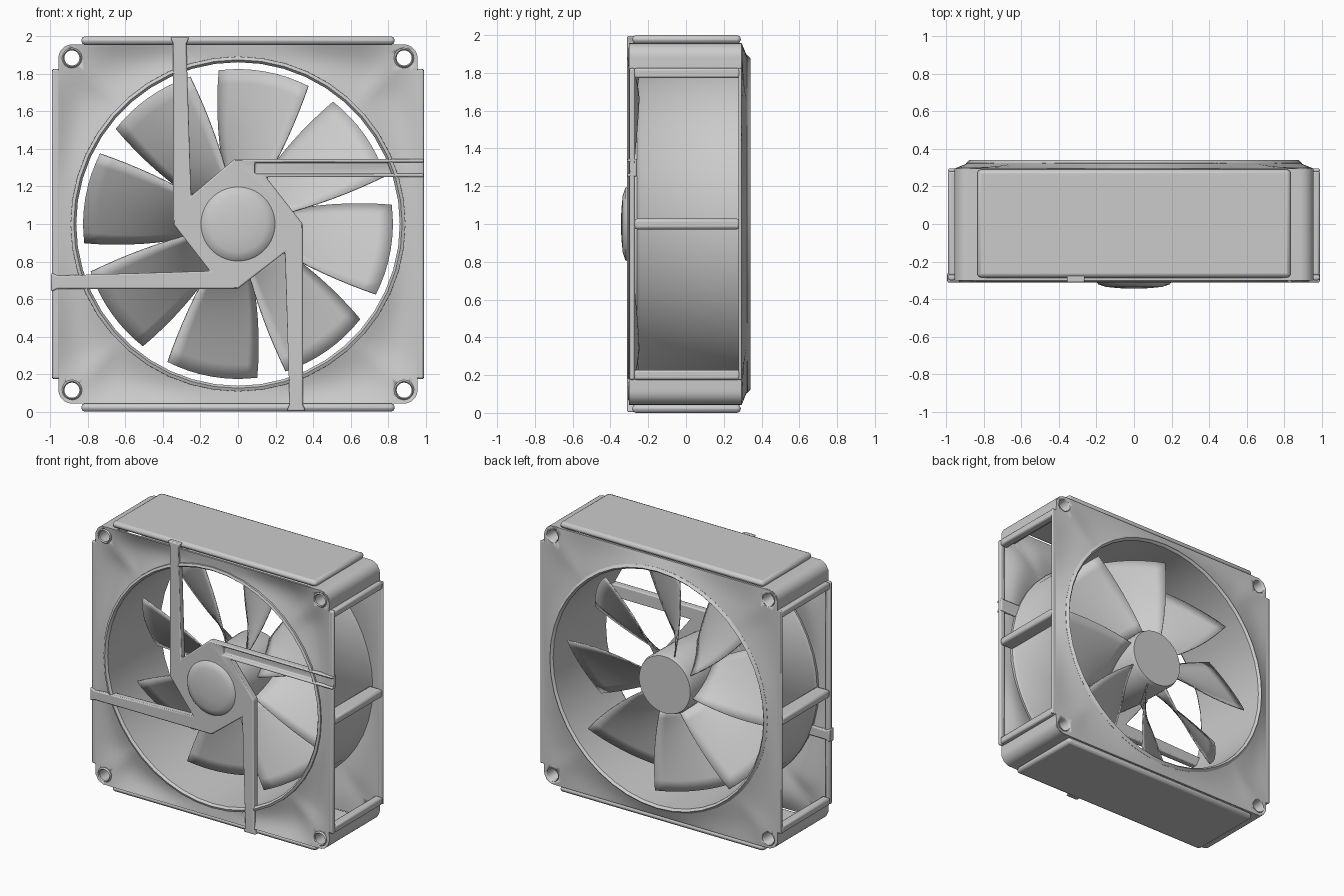
import bpy, bmesh, math
from math import sin, cos, pi, radians, exp

if "Cube" in bpy.data.objects:
    bpy.data.objects.remove(bpy.data.objects["Cube"])

CZ = 1.0  # fan axis height


def finish(name, bm, smooth=True, bevel=0.0):
    bmesh.ops.remove_doubles(bm, verts=bm.verts, dist=1e-5)
    bmesh.ops.recalc_face_normals(bm, faces=bm.faces)
    me = bpy.data.meshes.new(name)
    bm.to_mesh(me)
    bm.free()
    ob = bpy.data.objects.new(name, me)
    bpy.context.collection.objects.link(ob)
    bpy.ops.object.select_all(action='DESELECT')
    ob.select_set(True)
    bpy.context.view_layer.objects.active = ob
    if bevel:
        m = ob.modifiers.new("bevel", 'BEVEL')
        m.width, m.segments, m.limit_method = bevel, 2, 'ANGLE'
    if smooth:
        bpy.ops.object.shade_smooth_by_angle(angle=radians(35))
    return ob


def loft(name, rings, wrap=True):
    """Skin a list of closed rings; wrap joins the last ring to the first."""
    bm = bmesh.new()
    vs = [[bm.verts.new(p) for p in r] for r in rings]
    n = len(rings[0])
    for i in range(len(vs) if wrap else len(vs) - 1):
        a, b = vs[i], vs[(i + 1) % len(vs)]
        for j in range(n):
            k = (j + 1) % n
            bm.faces.new((a[j], a[k], b[k], b[j]))
    return finish(name, bm)


def lathe(name, prof, seg=40, wrap=False, cx=0.0, cz=0.0):
    """Spin (radius, y) points round an axis parallel to y."""
    rings = [[(cx + r * cos(2 * pi * j / seg), y, CZ + cz + r * sin(2 * pi * j / seg))
              for j in range(seg)] for r, y in prof]
    return loft(name, rings, wrap)


def box(name, x0, x1, y0, y1, z0, z1, bevel=0.0):
    bm = bmesh.new()
    bmesh.ops.create_cube(bm, size=1)
    for v in bm.verts:
        v.co = ((x0 + x1) / 2 + v.co.x * (x1 - x0), (y0 + y1) / 2 + v.co.y * (y1 - y0),
                (z0 + z1) / 2 + v.co.z * (z1 - z0))
    return finish(name, bm, True, bevel)


def prism(name, pts, y0, y1):
    """Extrude an (x, z) outline along y."""
    bm = bmesh.new()
    face = bm.faces.new([bm.verts.new((x, y0, CZ + z)) for x, z in pts])
    for g in bmesh.ops.extrude_face_region(bm, geom=[face])["geom"]:
        if isinstance(g, bmesh.types.BMVert):
            g.co.y = y1
    return finish(name, bm)


def cut(ob, cutter):
    m = ob.modifiers.new("cut", 'BOOLEAN')
    m.operation, m.object, m.solver = 'DIFFERENCE', cutter, 'EXACT'
    bpy.ops.object.select_all(action='DESELECT')
    ob.select_set(True)
    bpy.context.view_layer.objects.active = ob
    bpy.ops.object.modifier_apply(modifier=m.name)
    bpy.data.objects.remove(cutter)


# ---- duct tube with front and back lips
lathe("duct", [(0.862, -0.295), (0.875, -0.312), (0.892, -0.305), (0.894, -0.26), (0.88, -0.24),
               (0.88, 0.28), (0.895, 0.325), (0.877, 0.342), (0.862, 0.325)], 44, wrap=True)


# ---- front and back flanges: round opening blended to a rounded square
def outline_radius(a, half=0.957, rc=0.075):
    c, s = abs(cos(a)), abs(sin(a))
    r = half / max(c, s)
    k = half - rc
    if min(c, s) * r > k:
        b = k * (c + s)
        r = b + math.sqrt(max(b * b - 2 * k * k + rc * rc, 0))
    return r


def flange(name, y_in, y_out, dip, thick):
    n, steps = 200, 8
    front, back = [], []
    for i in range(steps + 1):
        t = i / steps
        f, b = [], []
        for j in range(n):
            a = 2 * pi * j / n
            r = 0.877 + (outline_radius(a) - 0.877) * t
            dev = (a % (pi / 2)) - pi / 4          # angle away from the corner diagonal
            ridge = 1 - t * exp(-(dev / (0.10 * t + 0.01)) ** 2)
            y = y_in + (y_out - y_in) * t + dip * ridge * sin(pi * t) * abs(sin(2 * a)) ** 3
            f.append((r * cos(a), y, CZ + r * sin(a)))
            b.append((r * cos(a), y + thick, CZ + r * sin(a)))
        front.append(f)
        back.append(b)
    ob = loft(name, front + back[::-1])
    for sx in (-1, 1):
        for sz in (-1, 1):
            cut(ob, lathe("hole_cutter", [(0, -0.5), (0.05, -0.5), (0.05, 0.5), (0, 0.5)],
                          24, cx=sx * 0.885, cz=sz * 0.885))


flange("front_flange", -0.295, -0.302, 0.04, 0.015)
flange("back_flange", 0.328, 0.295, -0.015, -0.015)

# ---- corners: rounded outer skin and a screw-hole sleeve
outer, inner = [], []
for i in range(9):
    a = pi / 2 * i / 8
    outer.append((0.882 + 0.075 * cos(a), 0.882 + 0.075 * sin(a)))
    inner.append((0.882 + 0.06 * cos(a), 0.882 + 0.06 * sin(a)))
arc = [(0.957, 0.79)] + outer + [(0.79, 0.957), (0.79, 0.942)] + inner[::-1] + [(0.942, 0.79)]
for sx in (-1, 1):
    for sz in (-1, 1):
        prism("corner_skin", [(x * sx, z * sz) for x, z in arc], -0.298, 0.288)
        lathe("screw_sleeve", [(0.04, -0.3), (0.046, -0.308), (0.054, -0.298),
                               (0.054, 0.288), (0.046, 0.3), (0.04, 0.29)],
              24, wrap=True, cx=sx * 0.885, cz=sz * 0.885)

# ---- solid top and bottom walls, windowed side walls
for s in (-1, 1):
    z = sorted((CZ + s * 0.955, CZ + s * 1.0))
    box("top_wall" if s > 0 else "bottom_wall", -0.835, 0.835, -0.285, 0.29, *z, bevel=0.02)
    xo = sorted((s * 0.95, s * 0.99))
    xi = sorted((s * 0.93, s * 0.99))
    xm = sorted((s * 0.88, s * 0.99))
    box("side_front_rail", *xo, -0.3, -0.27, 0.175, 1.825, bevel=0.01)
    box("side_back_rail", *xo, 0.278, 0.295, 0.175, 1.825, bevel=0.006)
    box("side_middle_bar", *xm, -0.275, 0.285, 0.972, 1.028, bevel=0.015)
    box("side_lower_bar", *xi, -0.275, 0.285, 0.175, 0.228, bevel=0.012)
    box("side_upper_bar", *xi, -0.275, 0.285, 1.772, 1.825, bevel=0.012)

# ---- pinwheel motor mount with four struts
pts = []
for q in range(4):
    if q == 3:   # right-hand strut carries the cable, no flared end
        arm = [(-0.25, 0.99), (-0.345, 0.99), (-0.345, -0.02), (-0.15, -0.25)]
    else:
        arm = [(-0.275, 0.96), (-0.26, 0.995), (-0.36, 0.995), (-0.345, 0.96),
               (-0.345, 0.0), (-0.15, -0.25)]
    for x, z in arm:
        for _ in range(q):
            x, z = -z, x
        pts.append((x, z))
mount = prism("strut_mount", pts, -0.312, -0.26)
cut(mount, box("channel_cutter", 0.09, 1.1, -0.4, -0.275, CZ + 0.268, CZ + 0.328))
m = mount.modifiers.new("bevel", 'BEVEL')
m.width, m.segments, m.limit_method = 0.008, 2, 'ANGLE'

# ---- motor cap
lathe("motor_cap", [(0, -0.345), (0.08, -0.342), (0.15, -0.335), (0.19, -0.322),
                    (0.203, -0.305), (0.203, -0.28), (0, -0.28)], 40)

# ---- rotor hub behind the mount
lathe("rotor_hub", [(0, -0.27), (0.2, -0.27), (0.215, -0.1), (0.22, 0.22),
                    (0.21, 0.25), (0, 0.25)], 40)

# ---- eight pitched blades, meeting edge to edge near the hub
bm = bmesh.new()
NR, NC = 8, 8
for k in range(8):
    grid = []
    for i in range(NR + 1):
        t = i / NR
        r = 0.21 + (0.825 - 0.21) * t
        lo = 57 + 6 * t      # leading edge angle, front side
        hi = 106 - 9 * t     # trailing edge angle, back side
        row = []
        for j in range(NC + 1):
            u = j / NC
            a = radians(lo + (hi - lo) * u + 45 * k)
            y = (-0.07 + 0.01 * t) + (0.29 - 0.01 * t) * u - 0.01 * sin(pi * u)
            row.append(bm.verts.new((r * cos(a), y, CZ + r * sin(a))))
        grid.append(row)
    for i in range(NR):
        for j in range(NC):
            bm.faces.new((grid[i][j], grid[i][j + 1], grid[i + 1][j + 1], grid[i + 1][j]))
blades = finish("fan_blades", bm)
m = blades.modifiers.new("thickness", 'SOLIDIFY')
m.thickness, m.offset = 0.008, 0
